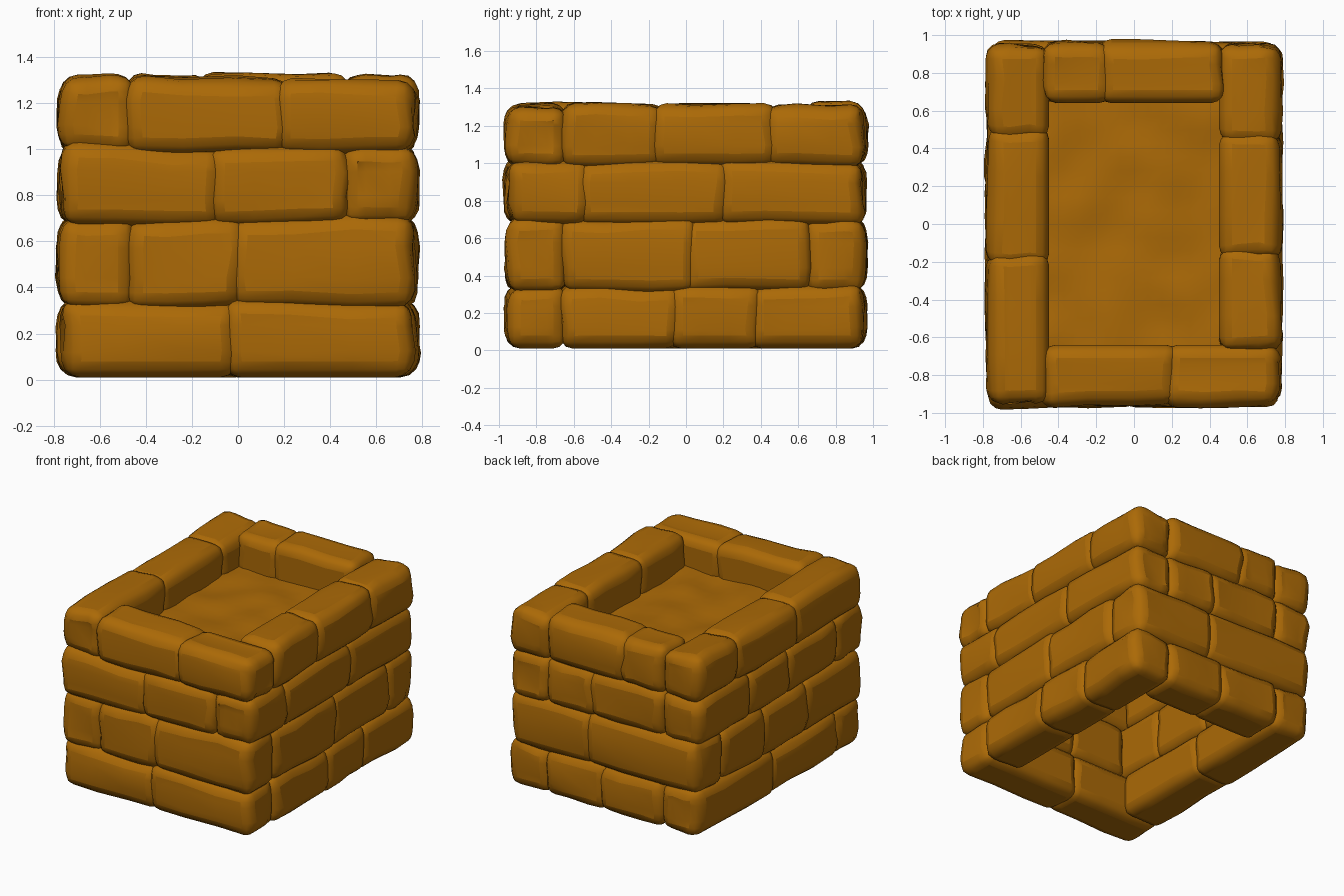
import bpy, bmesh, random
from mathutils import Vector, noise

if "Cube" in bpy.data.objects:
    bpy.data.objects.remove(bpy.data.objects["Cube"])

random.seed(7)
clay = bpy.data.materials.new("ochre_stone")
clay.diffuse_color = (0.41, 0.143, 0.002, 1)
clay.use_nodes = True
clay.node_tree.nodes["Principled BSDF"].inputs["Base Color"].default_value = clay.diffuse_color

OX, OY = 0.762, 0.947     # outer wall faces
IX, IY = 0.45, 0.64       # inner wall faces
LAP_SIDE, LAP_Z = 0.03, 0.018   # neighbouring stones overlap


def finish(bm, name, angle):
    me = bpy.data.meshes.new(name)
    bm.to_mesh(me)
    bm.free()
    ob = bpy.data.objects.new(name, me)
    bpy.context.collection.objects.link(ob)
    me.materials.append(clay)
    bpy.ops.object.select_all(action='DESELECT')
    ob.select_set(True)
    bpy.context.view_layer.objects.active = ob
    bpy.ops.object.shade_smooth_by_angle(angle=angle)
    return ob


def stone(name, lo, hi, out, top):
    """Rough rounded block between lo and hi, bulging towards out."""
    bm = bmesh.new()
    bmesh.ops.create_cube(bm, size=1)
    bmesh.ops.subdivide_edges(bm, edges=bm.edges[:], cuts=2, use_grid_fill=True)
    lo, hi = Vector(lo), Vector(hi)
    mid, size = (lo + hi) / 2, hi - lo
    rise = random.uniform(-0.022, 0.018) if top else 0
    tilt = random.uniform(-0.02, 0.02)
    along = 1 if out.x else 0
    for v in bm.verts:
        n = v.co.copy()
        v.co = mid + Vector(a * b for a, b in zip(n, size))
        # wavy courses
        if v.co.z > 0.1:
            p = Vector((v.co.x * 2, v.co.y * 2, round(v.co.z * 3) * 1.7))
            v.co.z += 0.022 * noise.noise(p)
        # worn, uneven outer face
        if n.dot(out) > 0.4:
            v.co += out * (random.uniform(-0.01, 0.014) + tilt * n[along])
            if abs(n.z) < 0.3:
                v.co += out * 0.016
        # uneven top edge
        if n.z > 0.4:
            v.co.z += random.uniform(-0.01, 0.01) + rise + tilt * n[along]
        v.co[along] += random.uniform(-0.015, 0.015)
    ob = finish(bm, name, 1.0)
    bev = ob.modifiers.new("rounding", 'BEVEL')
    bev.width, bev.segments = 0.07, 3
    bev.limit_method, bev.angle_limit = 'ANGLE', 0.9
    return ob


# Courses: height range and stone joints along each wall
F, B, L, R = "front", "back", "left", "right"
courses = [
    (0.01, 0.33, {F: (-OX, -0.03, OX), B: (-IX, 0.02, IX),
                  R: (-IY, -0.06, 0.37, OY), L: (-IY, 0.1, OY)}),
    (0.33, 0.69, {F: (-IX, 0.0, OX), B: (-OX, 0.13, OX),
                  R: (-IY, 0.02, IY), L: (-OY, -0.3, 0.2, IY)}),
    (0.69, 1.00, {F: (-OX, -0.1, IX), B: (-IX, 0.1, IX),
                  R: (-OY, -0.55, 0.2, OY), L: (-IY, -0.1, 0.35, OY)}),
    (1.00, 1.32, {F: (-IX, 0.2, OX), B: (-IX, -0.15, IX),
                  R: (-IY, -0.15, 0.46, OY), L: (-OY, -0.19, 0.48, OY)}),
]

for c, (z0, z1, walls) in enumerate(courses, 1):
    for side, joints in walls.items():
        for i, (a, b) in enumerate(zip(joints, joints[1:]), 1):
            a2 = a if abs(a) in (OX, OY) else a - LAP_SIDE
            b2 = b if abs(b) in (OX, OY) else b + LAP_SIDE
            zl = z0 if c == 1 else z0 - LAP_Z
            zh = z1 if c == 4 else z1 + LAP_Z
            name = f"{side}_stone_course{c}_{i}"
            if side in (F, B):
                s = -1 if side == F else 1
                y0, y1 = sorted((s * IY, s * OY))
                stone(name, (a2, y0, zl), (b2, y1, zh), Vector((0, s, 0)), c == 4)
            else:
                s = -1 if side == L else 1
                x0, x1 = sorted((s * IX, s * OX))
                stone(name, (x0, a2, zl), (x1, b2, zh), Vector((s, 0, 0)), c == 4)

# Uneven soil filling the opening below the rim
bm = bmesh.new()
bmesh.ops.create_grid(bm, x_segments=14, y_segments=20, size=0.5)
for v in bm.verts:
    v.co.x *= 1.04
    v.co.y *= 1.42
    v.co.z = 1.075 + 0.03 * noise.noise(v.co * 4)
finish(bm, "soil", 1.0)
